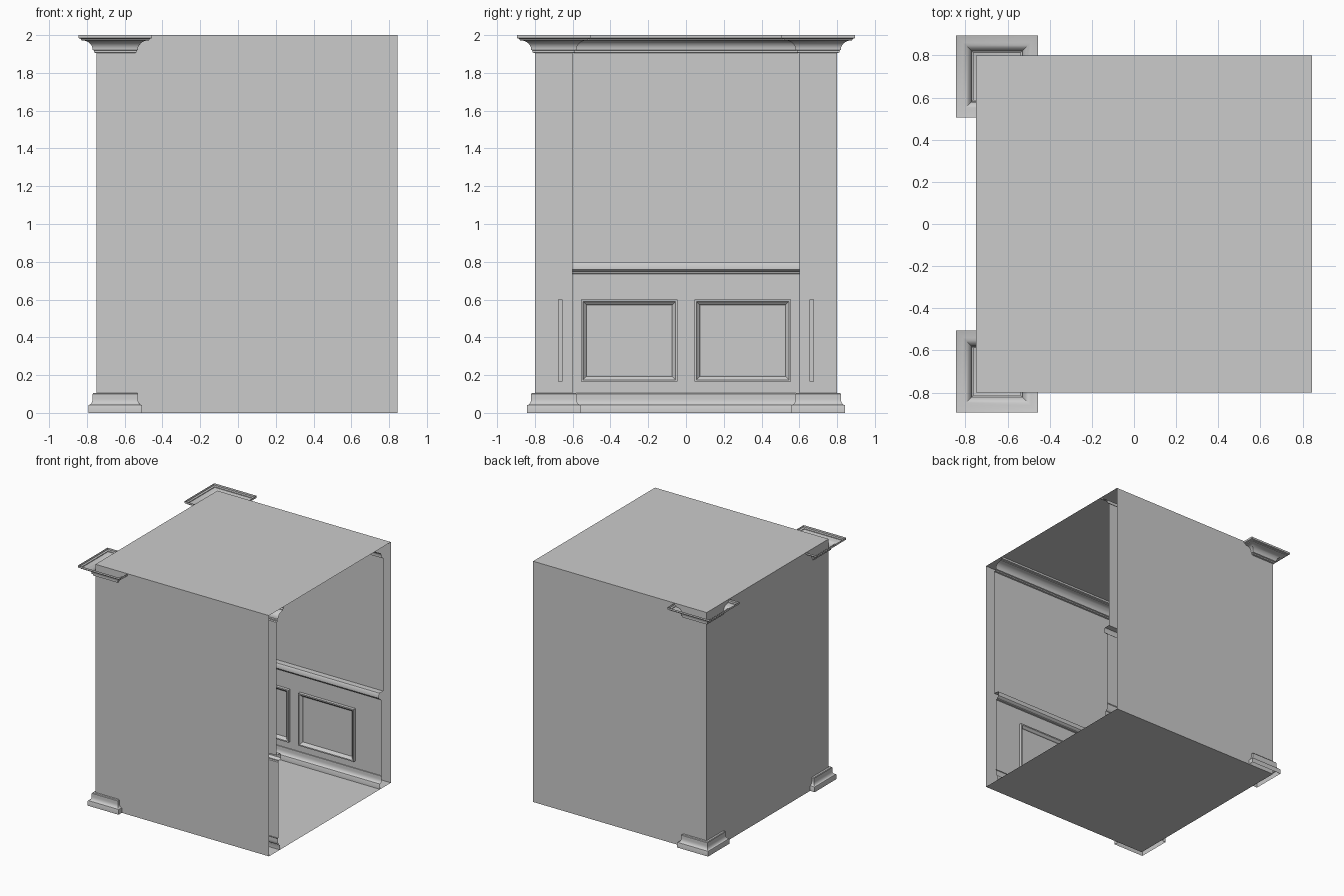
import bpy, bmesh, math
from mathutils import Vector, Matrix

if "Cube" in bpy.data.objects:
    bpy.data.objects.remove(bpy.data.objects["Cube"])

END = 0.845              # open end of the room
CX, CY = -0.65, 0.7      # wall planes / column centres


def finish(name, bm):
    bmesh.ops.recalc_face_normals(bm, faces=bm.faces[:])
    me = bpy.data.meshes.new(name)
    bm.to_mesh(me)
    bm.free()
    ob = bpy.data.objects.new(name, me)
    bpy.context.collection.objects.link(ob)
    bpy.ops.object.select_all(action='DESELECT')
    ob.select_set(True)
    bpy.context.view_layer.objects.active = ob
    bpy.ops.object.shade_smooth_by_angle(angle=math.radians(35))
    return ob


def loft(name, rings, closed):
    """Skin a series of equal-length point rings."""
    bm = bmesh.new()
    vs = [[bm.verts.new(p) for p in r] for r in rings]
    for a, b in zip(vs, vs[1:]):
        n = len(a)
        for i in range(n if closed else n - 1):
            j = (i + 1) % n
            bm.faces.new((a[i], a[j], b[j], b[i]))
    return finish(name, bm)


def arc(x0, z0, x1, z1, flip, n=6):
    """Quarter-ellipse moulding curve between two profile points."""
    pts = []
    for i in range(n + 1):
        t = i / n * math.pi / 2
        s, c = math.sin(t), 1 - math.cos(t)
        u, v = (s, c) if flip else (c, s)
        pts.append((x0 + (x1 - x0) * u, z0 + (z1 - z0) * v))
    return pts


# Shared moulding profiles: (projection, height)
base = [(0.042, 0), (0.042, 0.038)] + arc(0.04, 0.042, 0.02, 0.075, True) + [(0.02, 0.1), (0.016, 0.105)]
crown = ([(0, 1.905), (0.012, 1.908), (0.012, 1.918), (0.02, 1.922)]
         + arc(0.02, 1.925, 0.075, 1.972, False)
         + [(0.082, 1.974), (0.082, 1.98), (0.095, 1.984), (0.095, 2.0)])
rail = [(0.022, 0.735), (0.034, 0.738), (0.034, 0.745), (0.046, 0.75), (0.055, 0.76),
        (0.055, 0.79), (0.048, 0.8), (0, 0.8)]

# Outer shell, open at +x
bm = bmesh.new()
bmesh.ops.create_cube(bm, size=1, matrix=Matrix.Translation(((END - 0.75) / 2, 0, 1))
                      @ Matrix.Diagonal((END + 0.75, 1.6, 2, 1)))
bm.faces.ensure_lookup_table()
bmesh.ops.delete(bm, geom=[f for f in bm.faces if f.normal.x > 0.9], context='FACES')
finish("outer_shell", bm)

# Inner walls with baseboard, wainscot, chair rail and crown on a U path
wall_profile = base + [(0.022, 0.105)] + rail + crown
loft("inner_walls", [[(END, -CY + o, z), (CX + o, -CY + o, z), (CX + o, CY - o, z), (END, CY - o, z)]
                     for o, z in wall_profile], False)

# Corner columns with base and capital
for side, label in ((-1, "front"), (1, "back")):
    rings = []
    for o, z in base + [(0, 0.105)] + crown:
        h = 0.1 + o
        rings.append([(CX + sx * h, side * CY + sy * h, z)
                      for sx, sy in ((-1, -1), (1, -1), (1, 1), (-1, 1))])
    loft(label + "_column", rings, True)

# Raised panel frames: (inset, projection)
frame = [(0, 0), (0, 0.025), (0.01, 0.025), (0.014, 0.018), (0.022, 0.014), (0.028, 0.004), (0.028, 0)]


def panel(name, centre, along, out):
    rings = []
    for i, p in frame:
        w, h = 0.255 - i, 0.2175 - i
        rings.append([centre + along * (sx * w) + Vector((0, 0, sz * h)) + out * p
                      for sx, sz in ((-1, -1), (1, -1), (1, 1), (-1, 1))])
    loft(name, rings, True)


X, Y = Vector((1, 0, 0)), Vector((0, 1, 0))
for k, s in enumerate((-0.3, 0.3)):
    panel(f"end_wall_panel_{k}", Vector((CX + 0.022, s, 0.3825)), Y, X)
    for side, label in ((-1, "front"), (1, "back")):
        panel(f"{label}_wall_panel_{k}", Vector((0.05 + s, side * (CY - 0.022), 0.3825)), X, -side * Y)
